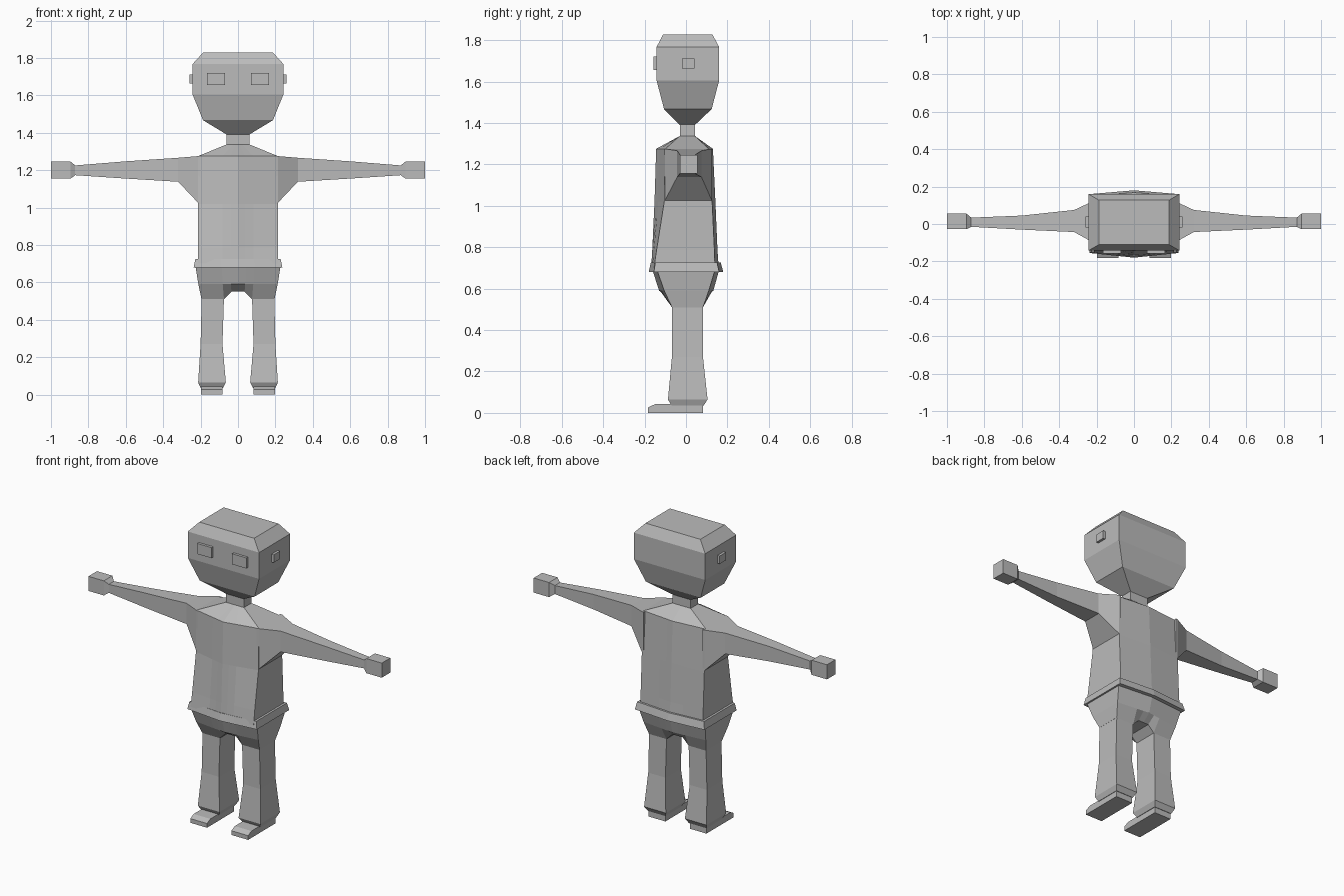
import bpy

if "Cube" in bpy.data.objects:
    bpy.data.objects.remove(bpy.data.objects["Cube"])

grey = bpy.data.materials.new("plain grey")
grey.diffuse_color = (0.5, 0.5, 0.5, 1)
grey.use_nodes = True
grey.node_tree.nodes["Principled BSDF"].inputs["Base Color"].default_value = grey.diffuse_color


def make(name, verts, faces):
    me = bpy.data.meshes.new(name)
    me.from_pydata(verts, [], faces)
    me.materials.append(grey)
    ob = bpy.data.objects.new(name, me)
    bpy.context.collection.objects.link(ob)
    # consistent outward normals
    bpy.context.view_layer.objects.active = ob
    ob.select_set(True)
    bpy.ops.object.mode_set(mode='EDIT')
    bpy.ops.mesh.select_all(action='SELECT')
    bpy.ops.mesh.normals_make_consistent(inside=False)
    bpy.ops.object.mode_set(mode='OBJECT')
    ob.select_set(False)
    return ob


def bridge(rings):
    """Vertices and side faces of a stack of equal rings."""
    n = len(rings[0])
    faces = [(r * n + i, r * n + (i + 1) % n, (r + 1) * n + (i + 1) % n, (r + 1) * n + i)
             for r in range(len(rings) - 1) for i in range(n)]
    return [p for ring in rings for p in ring], faces


def box_loft(name, sections, axis='z'):
    """Capped loft of rectangles: (position, a0, a1, b0, b1)."""
    rings = []
    for t, a0, a1, b0, b1 in sections:
        ring = [(a0, b0), (a1, b0), (a1, b1), (a0, b1)]
        if axis == 'z':      # a = x, b = y
            rings.append([(a, b, t) for a, b in ring])
        else:                # along x: a = y, b = z
            rings.append([(t, a, b) for a, b in ring])
    verts, faces = bridge(rings)
    last = len(verts) - 4
    faces += [(3, 2, 1, 0), (last, last + 1, last + 2, last + 3)]
    return make(name, verts, faces)


def mirror(ob):
    """Make the other side of a part."""
    verts = [(-v.co.x, v.co.y, v.co.z) for v in ob.data.vertices]
    faces = [tuple(reversed(p.vertices)) for p in ob.data.polygons]
    return make(ob.name + "_mirrored", verts, faces)


FRACTIONS = (-1, -0.385, -0.18, 0, 0.18, 0.385, 1)


def ridged_loft(name, sections, crotch=0):
    """Loft with a ridge down the middle of the front and the back:
    (z, half width, front corner y, front ridge y, back corner y, back ridge y)."""
    rings = []
    for k, (z, hx, fc, fm, bc, bm) in enumerate(sections):
        def pt(f, corner, mid):
            lift = crotch if k == 0 and abs(f) < 0.2 else 0
            return (f * hx, mid + (corner - mid) * abs(f), z + lift)
        rings.append([pt(f, fc, fm) for f in FRACTIONS]
                     + [pt(f, bc, bm) for f in reversed(FRACTIONS)])
    verts, faces = bridge(rings)
    n = len(rings[0])
    for base in (0, len(verts) - n):
        faces += [(base + i, base + i + 1, base + n - 2 - i, base + n - 1 - i)
                  for i in range(6)]
    return make(name, verts, faces)


# Head and neck
box_loft("head", [(1.39, -0.06, 0.06, -0.03, 0.043),
                  (1.467, -0.187, 0.187, -0.106, 0.124),
                  (1.605, -0.243, 0.243, -0.142, 0.16),
                  (1.767, -0.243, 0.243, -0.142, 0.16),
                  (1.828, -0.187, 0.187, -0.11, 0.127)])
box_loft("neck", [(1.32, -0.062, 0.062, -0.03, 0.043),
                  (1.40, -0.062, 0.062, -0.03, 0.043)])
mirror(box_loft("eye", [(1.655, 0.07, 0.167, -0.158, -0.13),
                        (1.72, 0.07, 0.167, -0.158, -0.13)]))
mirror(box_loft("ear", [(1.662, 0.23, 0.258, -0.02, 0.04),
                        (1.711, 0.23, 0.258, -0.02, 0.04)]))

# Torso, belt and hips
ridged_loft("torso", [(0.70, 0.215, -0.155, -0.168, 0.14, 0.158),
                      (0.786, 0.213, -0.142, -0.163, 0.137, 0.152),
                      (1.02, 0.213, -0.105, -0.152, 0.126, 0.142),
                      (1.275, 0.213, -0.10, -0.144, 0.11, 0.13),
                      (1.337, 0.062, -0.03, -0.03, 0.043, 0.043)])
ridged_loft("belt", [(0.68, 0.237, -0.155, -0.18, 0.16, 0.18),
                     (0.725, 0.228, -0.148, -0.17, 0.15, 0.168)])
ridged_loft("hips", [(0.51, 0.195, -0.068, -0.068, 0.082, 0.082),
                     (0.59, 0.212, -0.105, -0.13, 0.11, 0.132),
                     (0.69, 0.228, -0.14, -0.162, 0.14, 0.16)], crotch=0.04)

# Arms and hands
mirror(box_loft("arm", [(0.20, -0.105, 0.126, 1.015, 1.275),
                        (0.213, -0.102, 0.125, 1.025, 1.275),
                        (0.32, -0.043, 0.075, 1.138, 1.266),
                        (0.60, -0.03, 0.045, 1.155, 1.247),
                        (0.872, -0.015, 0.034, 1.173, 1.225)], 'x'))
mirror(box_loft("hand", [(0.87, -0.015, 0.034, 1.173, 1.225),
                         (0.895, -0.028, 0.055, 1.155, 1.245),
                         (1.0, -0.028, 0.055, 1.155, 1.245)], 'x'))

# Legs and feet
mirror(box_loft("leg", [(0.035, 0.08, 0.2, -0.07, 0.085),
                        (0.065, 0.065, 0.213, -0.087, 0.104),
                        (0.27, 0.083, 0.2, -0.068, 0.082),
                        (0.52, 0.075, 0.194, -0.068, 0.082)]))
mirror(box_loft("foot", [(0.0, 0.083, 0.197, -0.183, 0.082),
                         (0.026, 0.083, 0.197, -0.183, 0.082),
                         (0.042, 0.083, 0.197, -0.15, 0.082)]))
